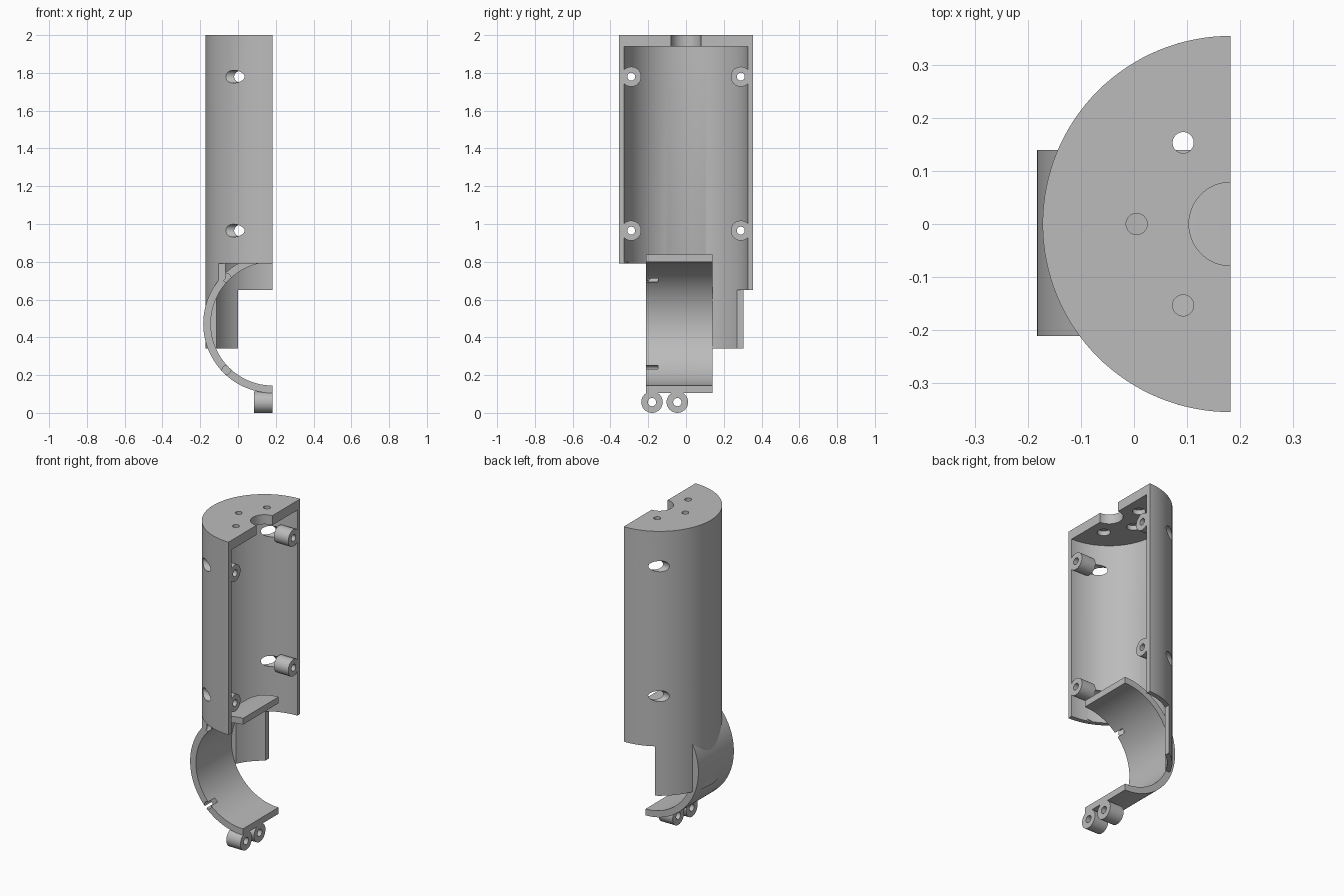
import bpy
import math
from mathutils import Vector

if "Cube" in bpy.data.objects:
    bpy.data.objects.remove(bpy.data.objects["Cube"], do_unlink=True)

grey = bpy.data.materials.new("plain_grey")
grey.use_nodes = True
grey.diffuse_color = (0.5, 0.5, 0.5, 1)
grey.node_tree.nodes["Principled BSDF"].inputs["Base Color"].default_value = (0.5, 0.5, 0.5, 1)

FACE = 0.183            # open flat face of the half shell
SHELL_R, SHELL_IN = 0.356, 0.327
STRAP_R, STRAP_IN, STRAP_Z = 0.367, 0.327, 0.472
Y0, Y1 = -0.212, 0.14   # strap width
TURN = {"x": (0, math.pi / 2, 0), "y": (math.pi / 2, 0, 0), "z": (0, 0, 0)}


def rod(name, axis, radius, start, end, centre, sides=32):
    """Cylinder along an axis from start to end; centre gives the other coordinates."""
    loc = Vector(centre)
    loc["xyz".index(axis)] = (start + end) / 2
    bpy.ops.mesh.primitive_cylinder_add(vertices=sides, radius=radius, depth=end - start,
                                        location=loc, rotation=TURN[axis])
    ob = bpy.context.object
    ob.name = name
    bpy.ops.object.transform_apply(location=True, rotation=True, scale=True)
    ob.data.materials.append(grey)
    return ob


def box(low, high):
    low, high = Vector(low), Vector(high)
    bpy.ops.mesh.primitive_cube_add(size=1, location=(low + high) / 2)
    ob = bpy.context.object
    ob.scale = high - low
    bpy.ops.object.transform_apply(location=True, rotation=True, scale=True)
    ob.data.materials.append(grey)
    return ob


def cut(target, *cutters):
    for cutter in cutters:
        cutter.hide_render = True
        bpy.context.view_layer.objects.active = target
        mod = target.modifiers.new("cut", "BOOLEAN")
        mod.operation, mod.solver, mod.object = "DIFFERENCE", "EXACT", cutter
        bpy.ops.object.modifier_apply(modifier=mod.name)
        bpy.data.objects.remove(cutter, do_unlink=True)


def finish(ob):
    bpy.ops.object.select_all(action="DESELECT")
    ob.select_set(True)
    bpy.context.view_layer.objects.active = ob
    bpy.ops.object.shade_smooth_by_angle(angle=math.radians(30))


# Half shell with closed top and stepped lower edge
shell = rod("half_shell", "z", SHELL_R, 0.34, 2, (FACE, 0, 0), 128)
cut(shell,
    rod("bore", "z", SHELL_IN, 0.2, 1.94, (FACE, 0, 0), 128),
    box((FACE, -1, -1), (2, 1, 3)),
    box((-1, -1, 0), (1, Y0, 0.79)),
    box((0, -1, 0), (1, 1, 0.65)),
    rod("strap_space", "y", 0.345, Y0 - 0.1, Y1, (FACE, 0, STRAP_Z), 128),
    rod("cable_notch", "z", 0.079, 1.9, 2.1, (FACE, 0, 0), 64))

# Screw holes in the top, recessed from below
for x, y in ((0.093, 0.154), (0.093, -0.154), (0.005, 0)):
    cut(shell,
        rod("hole", "z", 0.02, 1.9, 2.1, (x, y, 0)),
        rod("recess", "z", 0.037, 1.9, 1.97, (x, y, 0)))

# Side screw bosses and their access holes
for side, y in (("right", -0.29), ("left", 0.29)):
    for level, z in (("upper", 1.78), ("lower", 0.965)):
        cut(shell, rod("access", "x", 0.034, -0.4, 0.084, (0, y, z)))
        boss = rod(f"{level}_{side}_boss", "x", 0.053, 0.084, FACE, (0, y, z))
        cut(boss, rod("pilot", "x", 0.021, 0, 0.3, (0, y, z)))
        finish(boss)
finish(shell)

# Half ring strap with two blind pin holes in its front edge
strap = rod("half_ring_strap", "y", STRAP_R, Y0, Y1, (FACE, 0, STRAP_Z), 128)
cut(strap,
    rod("opening", "y", STRAP_IN, -1, 1, (FACE, 0, STRAP_Z), 128),
    box((FACE, -1, -1), (2, 1, 3)))
for s in (-1, 1):
    cut(strap, rod("pin_hole", "y", 0.023, -0.3, -0.147, (-0.061, 0, STRAP_Z + s * 0.244)))
finish(strap)

# Pair of lugs under the strap
for name, y in (("front_lug", -0.18), ("rear_lug", -0.046)):
    lug = rod(name, "x", 0.057, 0.085, FACE, (0, y, 0.057))
    cut(lug, rod("lug_hole", "x", 0.022, 0, 0.3, (0, y, 0.057)))
    finish(lug)
